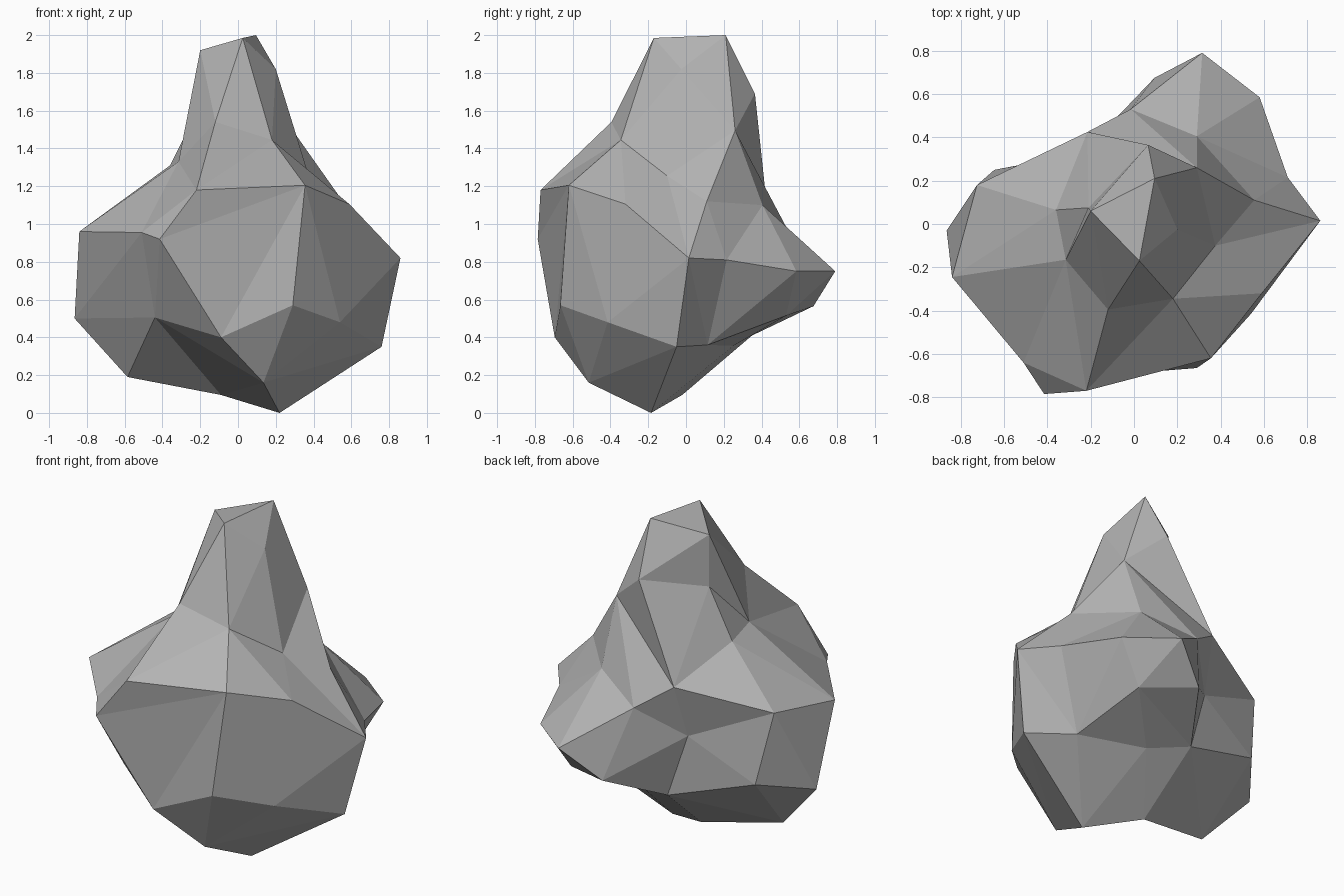
import bpy
import bmesh
from mathutils import Vector

default_cube = bpy.data.objects.get("Cube")
if default_cube:
    bpy.data.objects.remove(default_cube, do_unlink=True)

bm = bmesh.new()
corners = {}


def add_corners(names, points):
    """Create one labelled corner per letter; points are in hundredths."""
    for name, point in zip(names, points):
        corners[name] = bm.verts.new(Vector(point) / 100)


def bridge(upper, lower):
    """Join two rings rung by rung; a repeated letter makes a triangle fan."""
    rungs = list(zip(upper, lower))
    for (a, b), (c, d) in zip(rungs, rungs[1:]):
        labels = list(dict.fromkeys((a, b, d, c)))
        if len(labels) > 2:
            bm.faces.new([corners[label] for label in labels])


# Crown at the top of the peak
add_corners("BDAC", [(2.5, -17, 198.5), (20, -2.5, 182), (9.5, 21, 200), (-20, 6, 192)])

# Neck of the peak
add_corners("FIMJbEG", [
    (-12, -39.5, 154), (18, -34.5, 144.5), (37.5, -10, 125.5), (29, 26, 149.5),
    (6.5, 36.5, 169), (-21, 7.5, 161), (-31.5, -16.5, 133)])

# Sloping shoulder
add_corners("LKmnhigH", [
    (-22, -77, 118), (35.5, -62, 120.5), (59, -32, 110.5), (55.5, 11, 112),
    (29, 40.5, 110), (-1.5, 53, 98.5), (-21.5, 42.5, 112.5), (-36, 6.5, 131)])

# Widest belt, with the outcrop at the back
add_corners("PTUVQq", [
    (-41.5, -78.5, 92), (-9, -69.5, 40), (29, -66.5, 57), (54, -41.5, 48),
    (86, 1.5, 82), (71, 21.5, 81)])
add_corners("rtucvNO", [
    (58, 58.5, 75), (31.5, 79, 75), (9.5, 67.5, 56.5), (-24, 32.5, 79.5),
    (-72.5, 18, 101), (-84, -24.5, 96), (-51, -64, 95.5)])

# Undercut lower sides
add_corners("SZWwxyzR", [
    (-44, -48, 50.5), (13.5, -51.5, 16), (76, -5, 35), (51, 11.5, 36),
    (41, 53, 51.5), (-12, 35, 41), (-64.5, 25, 57.5), (-86.5, -3, 50)])

# Foot
add_corners("YadX", [(-9, -2, 9.5), (22, -18.5, 0), (12, 25, 35.5), (-58.5, -11, 19)])

# Faceted skin from crown to foot
bridge("BBB", "CAD")
bridge("BBDDDAACCCCB", "FIIMJJbbEGFF")
bridge("FIIIMMMJJJJbEEGGFF", "LLKmmMnnhigggHHGGL")
bridge("LKKKKmmMnnhhhiiiggHHGGLL", "PPTUVVQQQqqrttuccvvNNOOP")
bridge("PTTUVVQQqrrtuuccvvNOOP", "SSZZZWWwwwxxxyyzzRRRSS")
bridge("SZZWwwxxyyzRSS", "YYaaaddyyXXXXY")
bridge("YYYY", "Xyda")
bmesh.ops.recalc_face_normals(bm, faces=bm.faces[:])

# Boulder object, flat shaded
mesh = bpy.data.meshes.new("boulder")
bm.to_mesh(mesh)
bm.free()
boulder = bpy.data.objects.new("boulder", mesh)
bpy.context.scene.collection.objects.link(boulder)

# Plain stone colour
stone = bpy.data.materials.new("stone_grey")
stone.use_nodes = True
grey = (0.45, 0.45, 0.45, 1)
stone.diffuse_color = grey
for node in stone.node_tree.nodes:
    if node.type == "BSDF_PRINCIPLED":
        node.inputs["Base Color"].default_value = grey
mesh.materials.append(stone)
